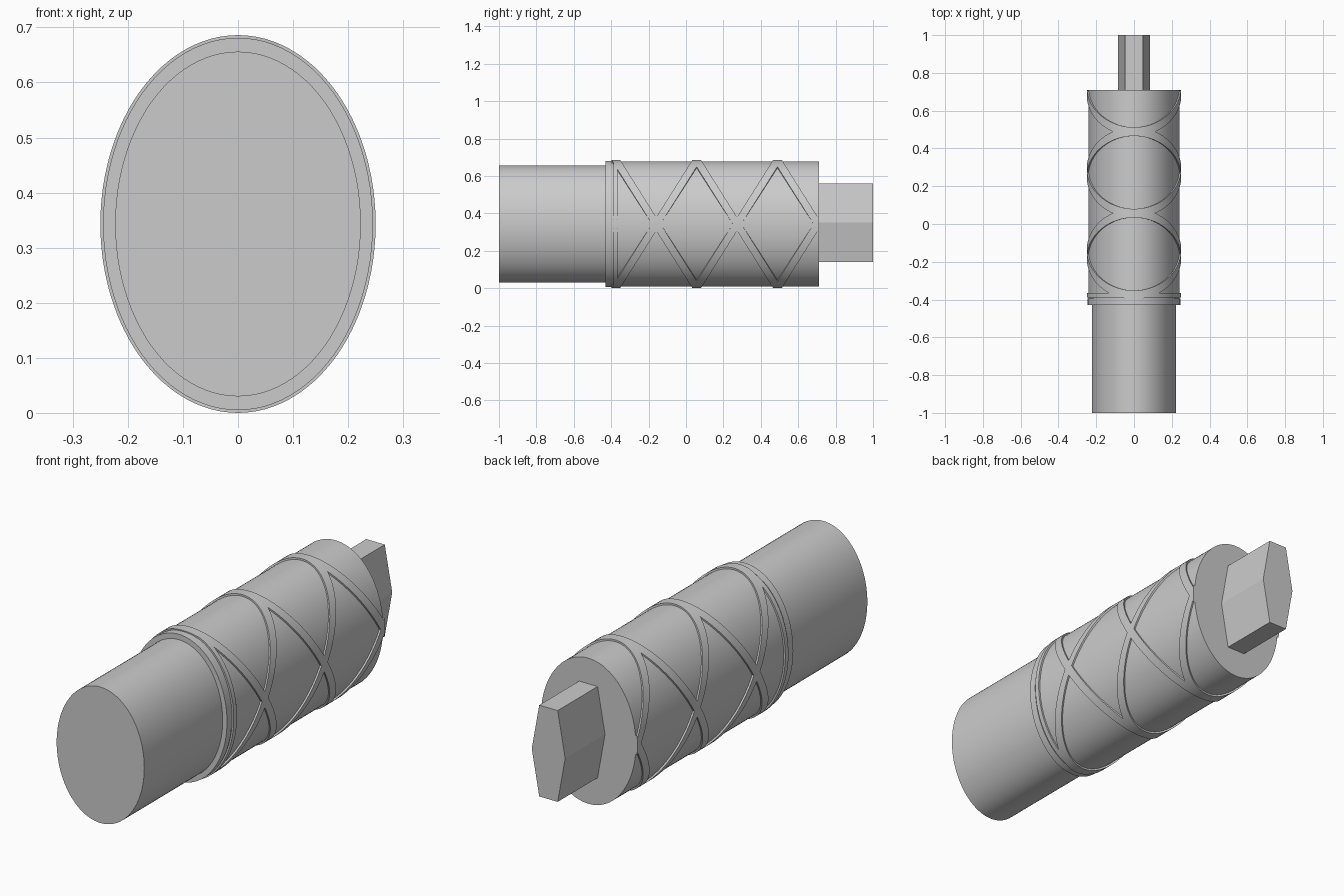
import bpy, bmesh
from math import sin, cos, pi, radians

if "Cube" in bpy.data.objects:
    bpy.data.objects.remove(bpy.data.objects["Cube"], do_unlink=True)

SIDES = 96
MID_Z = 0.343      # height of the long axis
GRIP_END = 0.71    # back face of the grip

grey = bpy.data.materials.new("plain grey")
grey.diffuse_color = (0.6, 0.6, 0.6, 1)
grey.use_nodes = True
grey.node_tree.nodes["Principled BSDF"].inputs["Base Color"].default_value = (0.6, 0.6, 0.6, 1)


def finish(name, bm, smooth=True):
    bmesh.ops.recalc_face_normals(bm, faces=bm.faces)
    mesh = bpy.data.meshes.new(name)
    bm.to_mesh(mesh)
    bm.free()
    mesh.materials.append(grey)
    obj = bpy.data.objects.new(name, mesh)
    bpy.context.collection.objects.link(obj)
    bpy.ops.object.select_all(action="DESELECT")
    obj.select_set(True)
    bpy.context.view_layer.objects.active = obj
    if smooth:
        bpy.ops.object.shade_smooth_by_angle(angle=radians(30))
    return obj


def prism(name, outline, y0, y1, smooth=True):
    """Extrude an (x, z) outline along y."""
    bm = bmesh.new()
    face = bm.faces.new([bm.verts.new((x, y0, z)) for x, z in outline])
    new = bmesh.ops.extrude_face_region(bm, geom=[face], use_keep_orig=True)
    verts = [v for v in new["geom"] if isinstance(v, bmesh.types.BMVert)]
    bmesh.ops.translate(bm, verts=verts, vec=(0, y1 - y0, 0))
    return finish(name, bm, smooth)


def oval(rx, rz):
    angles = [2 * pi * i / SIDES for i in range(SIDES)]
    return [(rx * sin(a), MID_Z + rz * cos(a)) for a in angles]


def slanted_band(name, y_top, y_bottom, width=0.046):
    """Flat strap round the grip, lying in a slanted plane."""
    bm = bmesh.new()
    loops = []
    for i in range(SIDES):
        a = 2 * pi * i / SIDES
        y = (y_top + y_bottom) / 2 + (y_top - y_bottom) / 2 * cos(a)
        section = []
        for dy, grow in ((-1, -0.02), (-1, 0.008), (1, 0.008), (1, -0.02)):
            section.append(bm.verts.new(((0.242 + grow) * sin(a), y + dy * width / 2,
                                         MID_Z + (0.335 + grow) * cos(a))))
        loops.append(section)
    for i in range(SIDES):
        p, q = loops[i - 1], loops[i]
        for j in range(4):
            bm.faces.new((p[j - 1], p[j], q[j], q[j - 1]))
    # trim flush with the back of the grip
    bmesh.ops.bisect_plane(bm, geom=bm.verts[:] + bm.edges[:] + bm.faces[:],
                           plane_co=(0, GRIP_END, 0), plane_no=(0, 1, 0), clear_outer=True)
    bmesh.ops.holes_fill(bm, edges=[e for e in bm.edges if e.is_boundary])
    return finish(name, bm)


# Main oval body
prism("front_core", oval(0.223, 0.313), -1.0, -0.4)
prism("grip", oval(0.242, 0.335), -0.42, GRIP_END)
prism("front_collar", oval(0.245, 0.338), -0.43, -0.395)
prism("front_ring", oval(0.25, 0.343), -0.388, -0.365)

# Crossed straps, one pair per turn
for n in range(3):
    near = -0.375 + 0.432 * n
    far = near + 0.432
    slanted_band(f"strap_down_{n + 1}", near, far)
    slanted_band(f"strap_up_{n + 1}", far, near)

# Six-sided tang at the back
half = [(0.047, 0.56), (0.085, 0.35), (0.047, 0.14)]
prism("tang", half + [(-x, z) for x, z in reversed(half)], GRIP_END - 0.02, 1.0, smooth=False)
